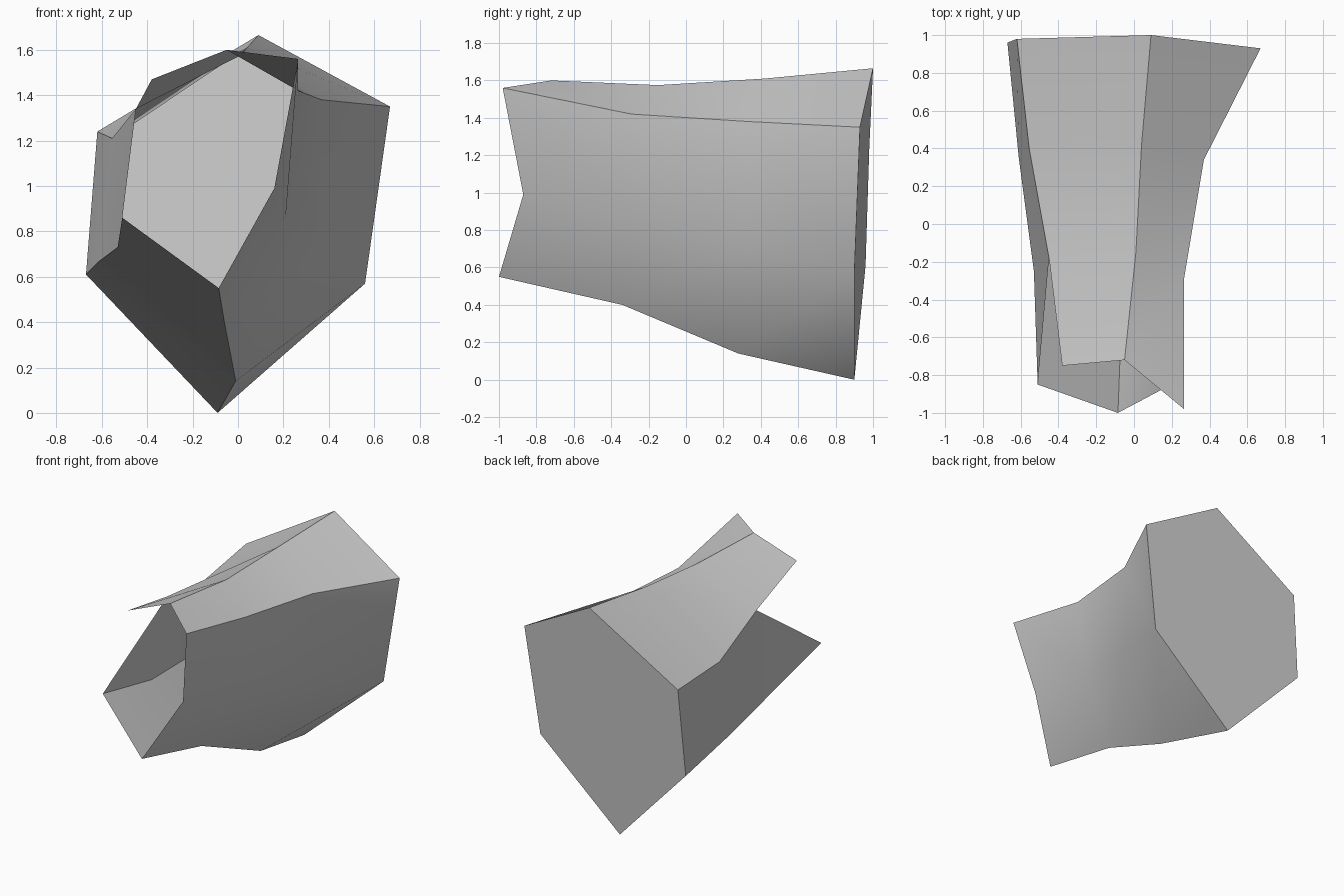
import bpy
import bmesh
from math import radians

# Remove the default object
default_cube = bpy.data.objects.get("Cube")
if default_cube:
    bpy.data.objects.remove(default_cube, do_unlink=True)


def make_material(name, colour):
    """One flat colour for the viewport and for renders."""
    material = bpy.data.materials.new(name)
    material.use_nodes = True
    material.diffuse_color = colour
    shader = material.node_tree.nodes["Principled BSDF"]
    shader.inputs["Base Color"].default_value = colour
    shader.inputs["Roughness"].default_value = 0.8
    return material


# Long ridges of the six-sided shell, each running from the open front to the back
ridges = {
    "top": [(-.05, -.72, 1.60), (.01, -.15, 1.575), (.04, .42, 1.61), (.09, 1, 1.665)],
    "upper_left": [(.265, -.98, 1.56), (.265, -.29, 1.42), (.37, .34, 1.38), (.67, .93, 1.35)],
    "lower_left": [(.16, -.87, .99), (.21, -.27, .86), (.36, .33, .72), (.56, .90, .57)],
    "bottom": [(-.085, -1, .55), (-.06, -.34, .40), (-.01, .28, .14), (-.09, .90, 0)],
    "lower_right": [(-.51, -.85, .86), (-.53, -.25, .73), (-.61, .35, .67), (-.67, .96, .61)],
    "upper_right": [(-.38, -.75, 1.47), (-.45, -.18, 1.34), (-.555, .40, 1.21), (-.62, .98, 1.24)],
}


def build_shell(name, material):
    bm = bmesh.new()
    lines = {key: [bm.verts.new(p) for p in points] for key, points in ridges.items()}
    keys = list(lines)

    # Side walls between neighbouring ridges
    for index, key in enumerate(keys):
        next_key = keys[(index + 1) % len(keys)]
        first, second = lines[key], lines[next_key]
        for row in range(len(first) - 1):
            a, b = first[row], first[row + 1]
            c, d = second[row + 1], second[row]
            if key == "lower_right" and row == 0:
                # Broken corner of the open rim
                bm.faces.new((a, b, c))
            elif key == "lower_left":
                bm.faces.new((a, b, d))
                bm.faces.new((b, c, d))
            else:
                bm.faces.new((a, b, c, d))

    # Closed back end
    bm.faces.new([lines[key][-1] for key in keys])
    bmesh.ops.recalc_face_normals(bm, faces=bm.faces)

    mesh = bpy.data.meshes.new(name)
    bm.to_mesh(mesh)
    bm.free()
    mesh.materials.append(material)
    shell = bpy.data.objects.new(name, mesh)
    bpy.context.collection.objects.link(shell)
    return shell


shell = build_shell("faceted_shell", make_material("light_grey", (.6, .6, .6, 1)))

# Soft shading along the shallow ridges, crisp on the steep ones
bpy.ops.object.select_all(action="DESELECT")
shell.select_set(True)
bpy.context.view_layer.objects.active = shell
bpy.ops.object.shade_smooth_by_angle(angle=radians(42))
